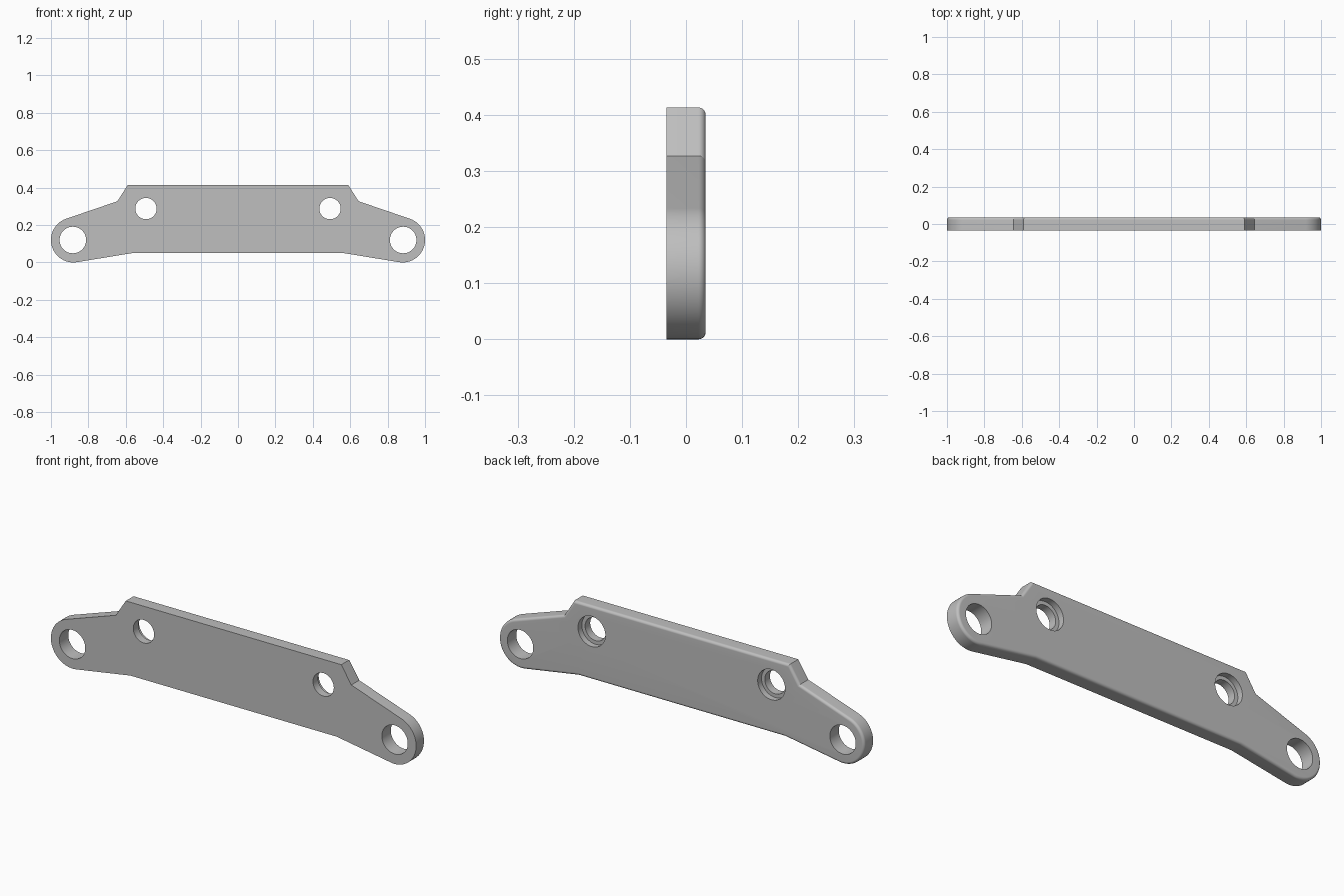
import bpy, bmesh, math
from mathutils import Vector

cube = bpy.data.objects.get("Cube")
if cube:
    bpy.data.objects.remove(cube, do_unlink=True)

HALF = 0.035                      # half thickness
EAR, EAR_R = Vector((0.88, 0.12)), 0.12
TOP, NOTCH, BEND = Vector((0.59, 0.413)), Vector((0.645, 0.327)), Vector((0.565, 0.05))
ARC_STEPS = 44

mat = bpy.data.materials.new("plain grey")
mat.use_nodes = True
grey = (0.52, 0.52, 0.52, 1)
mat.diffuse_color = grey
mat.node_tree.nodes["Principled BSDF"].inputs["Base Color"].default_value = grey


def tangent_angle(point, side):
    """Angle on the ear circle where a line from point touches it."""
    d = point - EAR
    return math.atan2(d.y, d.x) + side * math.acos(EAR_R / d.length)


# Half outline: top corner, notch, round ear, lower bend
start = tangent_angle(NOTCH, -1)
end = tangent_angle(BEND, 1)
if end > start:
    end -= 2 * math.pi
half = [TOP, NOTCH]
for i in range(ARC_STEPS + 1):
    a = start + (end - start) * i / ARC_STEPS
    half.append(EAR + EAR_R * Vector((math.cos(a), math.sin(a))))
half.append(BEND)
outline = half + [Vector((-p.x, p.y)) for p in reversed(half)]

# Plate: extrude outline, then round the back rim
bm = bmesh.new()
front = bm.faces.new([bm.verts.new((p.x, -HALF, p.y)) for p in outline])
ext = bmesh.ops.extrude_face_region(bm, geom=[front], use_keep_orig=True)["geom"]
bmesh.ops.translate(bm, vec=(0, 2 * HALF, 0),
                    verts=[g for g in ext if isinstance(g, bmesh.types.BMVert)])
bmesh.ops.recalc_face_normals(bm, faces=bm.faces)
rim = [e for e in bm.edges if all(v.co.y > 0 for v in e.verts)]
bmesh.ops.bevel(bm, geom=rim, offset=0.013, offset_type='OFFSET', segments=12,
                profile=0.5, affect='EDGES', clamp_overlap=False)
mesh = bpy.data.meshes.new("mounting_plate")
bm.to_mesh(mesh)
bm.free()
plate = bpy.data.objects.new("mounting_plate", mesh)
bpy.context.collection.objects.link(plate)
mesh.materials.append(mat)
bpy.context.view_layer.objects.active = plate


def drill(x, z, radius, y0, y1):
    """Cut a round hole along y between y0 and y1."""
    bpy.ops.mesh.primitive_cylinder_add(vertices=64, radius=radius, depth=y1 - y0,
                                        location=(x, (y0 + y1) / 2, z),
                                        rotation=(math.pi / 2, 0, 0))
    cutter = bpy.context.object
    cutter.name = "hole_cutter"
    cutter.hide_render = True
    cutter.data.materials.append(mat)
    mod = plate.modifiers.new("hole", 'BOOLEAN')
    mod.operation, mod.solver, mod.object = 'DIFFERENCE', 'EXACT', cutter
    bpy.context.view_layer.objects.active = plate
    bpy.ops.object.modifier_apply(modifier=mod.name)
    bpy.data.objects.remove(cutter, do_unlink=True)


for s in (-1, 1):
    drill(s * 0.883, 0.12, 0.071, -0.1, 0.1)     # ear hole
    drill(s * 0.492, 0.288, 0.057, -0.1, 0.1)    # screw hole
    drill(s * 0.492, 0.288, 0.075, 0.005, 0.1)   # counterbore on the back

bpy.ops.object.select_all(action='DESELECT')
plate.select_set(True)
bpy.context.view_layer.objects.active = plate
bpy.ops.object.shade_smooth_by_angle(angle=math.radians(8.5))
